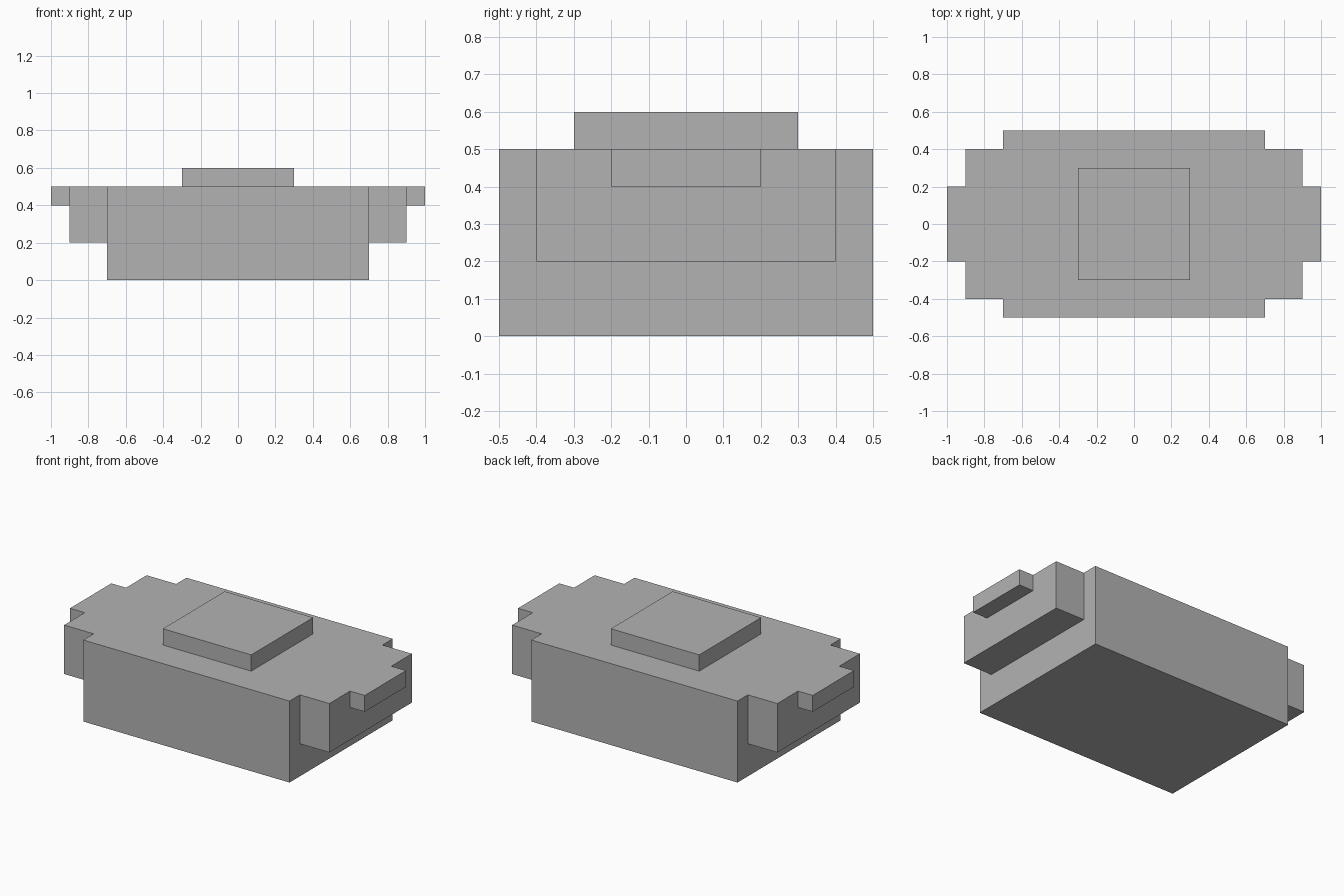
import bpy

cube = bpy.data.objects.get("Cube")
if cube:
    bpy.data.objects.remove(cube, do_unlink=True)

# Single flat grey
grey = bpy.data.materials.new("plain_grey")
grey.use_nodes = True
colour = (0.45, 0.45, 0.45, 1)
grey.diffuse_color = colour
shader = next(n for n in grey.node_tree.nodes if n.type == 'BSDF_PRINCIPLED')
shader.inputs["Base Color"].default_value = colour


def block(name, low, high):
    """Box between two opposite corners."""
    centre = [(a + b) / 2 for a, b in zip(low, high)]
    bpy.ops.mesh.primitive_cube_add(size=1, location=centre)
    ob = bpy.context.object
    ob.name = name
    ob.scale = [b - a for a, b in zip(low, high)]
    bpy.ops.object.transform_apply(location=True, rotation=False, scale=True)
    ob.data.materials.append(grey)
    return ob


# Main body and the raised plate on top
block("body", (-0.7, -0.5, 0), (0.7, 0.5, 0.5))
block("top_plate", (-0.3, -0.3, 0.5), (0.3, 0.3, 0.6))

# Stepped ends, flush with the top of the body and mirrored across x
for name, low, high in (
    ("end_step", (0.7, -0.4, 0.2), (0.9, 0.4, 0.5)),
    ("end_lip", (0.9, -0.2, 0.4), (1.0, 0.2, 0.5)),
):
    block("left_" + name, low, high)
    block("right_" + name, (-high[0], low[1], low[2]), (-low[0], high[1], high[2]))
